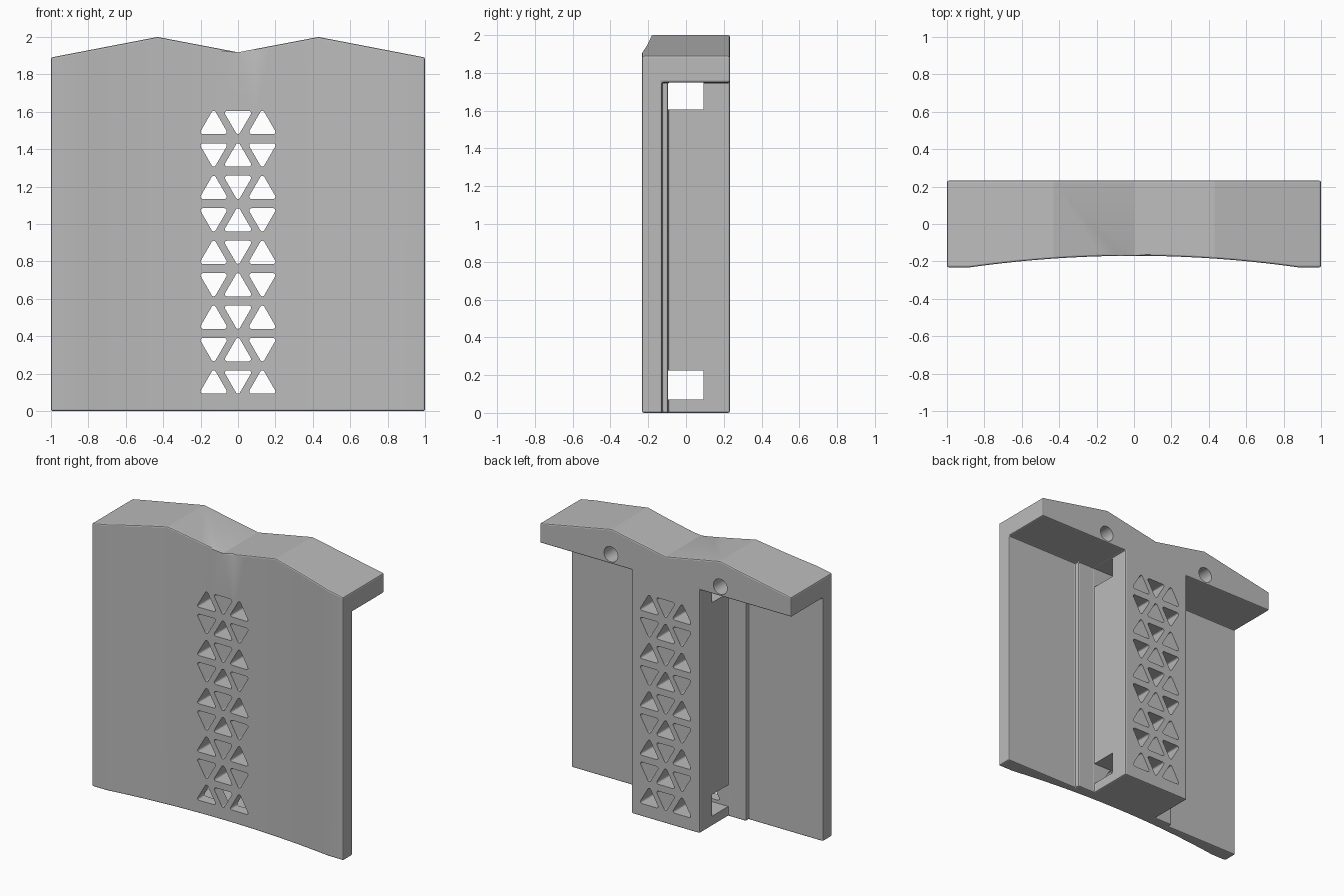
import bpy, bmesh, math
from mathutils import Vector

cube = bpy.data.objects.get("Cube")
if cube:
    bpy.data.objects.remove(cube, do_unlink=True)

grey = bpy.data.materials.new("plain grey")
grey.use_nodes = True
COLOUR = (0.5, 0.5, 0.5, 1)
grey.diffuse_color = COLOUR
grey.node_tree.nodes["Principled BSDF"].inputs["Base Color"].default_value = COLOUR

PLACE = {
    "X": lambda a, b, h: (h, a, b),
    "Y": lambda a, b, h: (a, h, b),
    "Z": lambda a, b, h: (a, b, h),
}


def prism(name, outlines, axis, lo, hi):
    """Extrude one or more closed outlines along an axis."""
    bm = bmesh.new()
    for outline in outlines:
        ends = [[bm.verts.new(PLACE[axis](a, b, h)) for a, b in outline] for h in (lo, hi)]
        bm.faces.new(ends[0])
        bm.faces.new(ends[1])
        n = len(outline)
        for i in range(n):
            j = (i + 1) % n
            bm.faces.new((ends[0][i], ends[0][j], ends[1][j], ends[1][i]))
    bmesh.ops.recalc_face_normals(bm, faces=bm.faces)
    mesh = bpy.data.meshes.new(name)
    bm.to_mesh(mesh)
    bm.free()
    obj = bpy.data.objects.new(name, mesh)
    obj.data.materials.append(grey)
    bpy.context.collection.objects.link(obj)
    return obj


def apply(obj, mod):
    bpy.context.view_layer.objects.active = obj
    bpy.ops.object.modifier_apply(modifier=mod.name)


def combine(obj, cutter, operation="DIFFERENCE"):
    mod = obj.modifiers.new("cut", "BOOLEAN")
    mod.operation, mod.solver, mod.object = operation, "EXACT", cutter
    apply(obj, mod)
    bpy.data.objects.remove(cutter, do_unlink=True)


def rect(a0, a1, b0, b1):
    return [(a0, b0), (a1, b0), (a1, b1), (a0, b1)]


def rounded_triangle(x, z, up):
    reach, r = 0.067, 0.012
    points = []
    for corner in range(3):
        mid = math.radians((90 if up else -90) + 120 * corner)
        for k in range(5):
            turn = mid + math.radians(-60 + 30 * k)
            points.append((x + reach * math.cos(mid) + r * math.cos(turn),
                           z + reach * math.sin(mid) + r * math.sin(turn)))
    return points


BACK, FRONT, PLATE, PAD = 0.232, -0.232, -0.127, -0.095
HEADER = 1.75

# Block with a hollowed front, short flats at both ends
STEPS = 20
curve = [-0.88 + 1.76 * i / STEPS for i in range(STEPS + 1)]
front = [(-1, FRONT)] + [(x, -0.17 - 0.062 * (x / 0.88) ** 2) for x in curve] + [(1, FRONT)]
body = prism("curved_panel_with_column", [front + [(1, BACK), (-1, BACK)]], "Z", 0, 2.1)

# Twin-peaked top
roof = [(-1.1, 1.871), (-0.43, 2), (0, 1.918), (0.43, 2), (1.1, 1.871), (1.1, -0.2), (-1.1, -0.2)]
combine(body, prism("roof_shape", [roof], "Y", -1, 1), "INTERSECT")

# Recess on each side, leaving the header, thin plate, raised pad and column
for side in (-1, 1):
    recess = [(0.27, PAD), (0.41, PAD), (0.41, PLATE), (1.2, PLATE), (1.2, 0.5), (0.27, 0.5)]
    combine(body, prism("recess", [[(side * x, y) for x, y in recess]], "Z", -0.3, HEADER))

# Softened edges
bevel = body.modifiers.new("soft edges", "BEVEL")
bevel.width, bevel.segments = 0.009, 2
bevel.limit_method, bevel.angle_limit = "ANGLE", math.radians(40)
apply(body, bevel)

# Strap slots through the column
for low, high in ((0.07, 0.225), (1.605, HEADER - 0.001)):
    combine(body, prism("strap_slot", [rect(PAD + 0.001, 0.093, low, high)], "X", -0.4, 0.4))

# Lattice of alternating triangular vents
vents = []
for row in range(9):
    top = 1.605 - 0.1735 * row
    for col in (-1, 0, 1):
        up = (row + col) % 2 == 1
        z = top - 0.079 if up else top - 0.0455
        vents.append(rounded_triangle(0.13 * col, z, up))
combine(body, prism("vents", vents, "Y", -1, 1))

# Blind screw holes in the back of the header
for x in (-0.435, 0.435):
    ring = [(x + 0.055 * math.cos(math.tau * i / 32), 1.818 + 0.055 * math.sin(math.tau * i / 32))
            for i in range(32)]
    combine(body, prism("screw_hole", [ring], "Y", -0.08, 0.5))

bpy.ops.object.select_all(action="DESELECT")
body.select_set(True)
bpy.context.view_layer.objects.active = body
bpy.ops.object.shade_smooth_by_angle(angle=math.radians(14))
